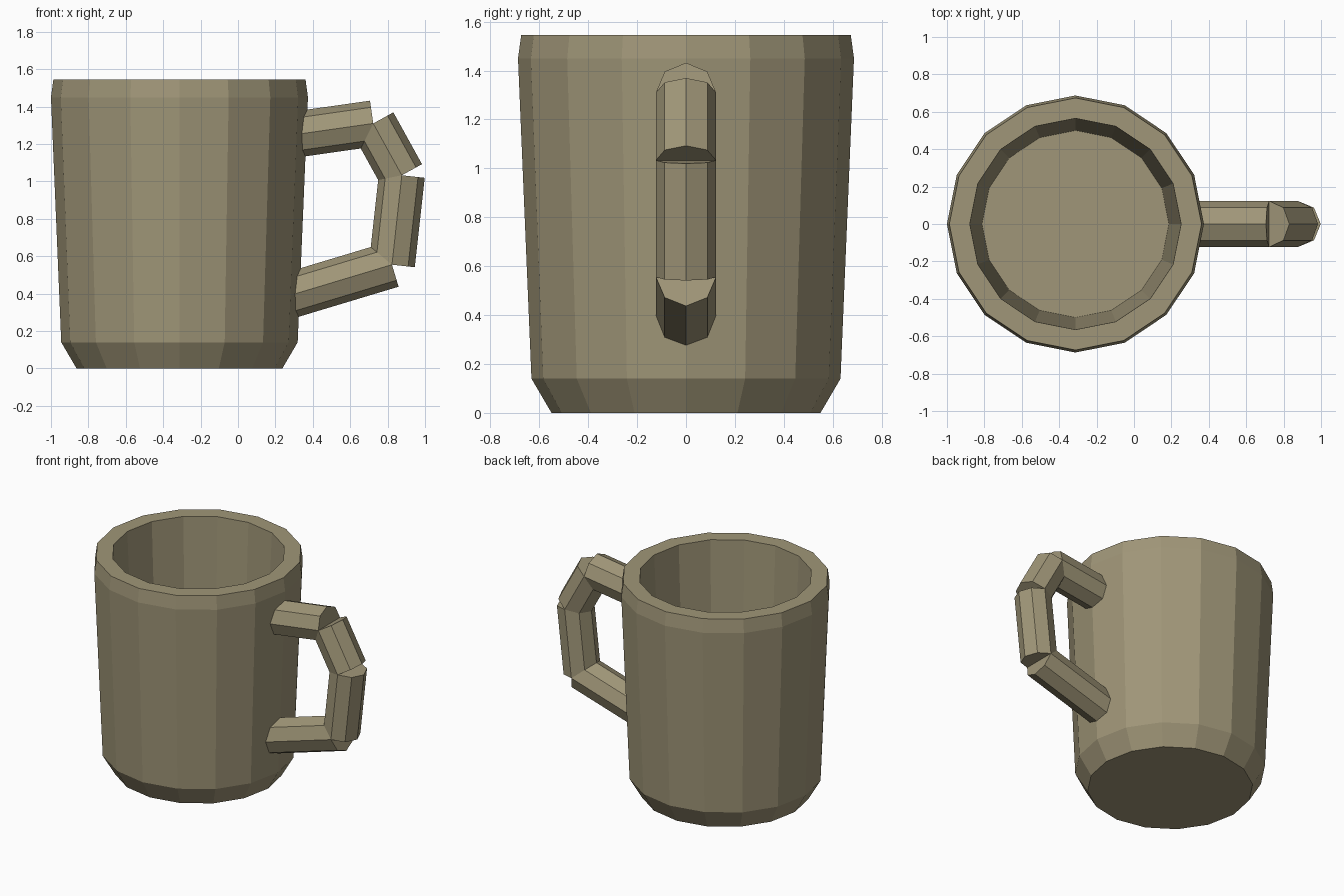
import bpy, bmesh, math
from mathutils import Vector

if "Cube" in bpy.data.objects:
    bpy.data.objects.remove(bpy.data.objects["Cube"])

clay = bpy.data.materials.new("khaki_clay")
clay.diffuse_color = (0.35, 0.305, 0.188, 1)
clay.use_nodes = True
clay.node_tree.nodes["Principled BSDF"].inputs["Base Color"].default_value = clay.diffuse_color


def finish(name, bm):
    bmesh.ops.recalc_face_normals(bm, faces=bm.faces)
    mesh = bpy.data.meshes.new(name)
    bm.to_mesh(mesh)
    bm.free()
    mesh.materials.append(clay)
    obj = bpy.data.objects.new(name, mesh)
    bpy.context.collection.objects.link(obj)
    return obj


def lathe(name, profile, sides, center_x):
    """Stack rings of (radius, z), with a flat cap on the first and last."""
    bm = bmesh.new()
    rings = []
    for r, z in profile:
        angles = [math.tau * i / sides for i in range(sides)]
        rings.append([bm.verts.new((center_x + r * math.cos(a), r * math.sin(a), z)) for a in angles])
    for a, b in zip(rings, rings[1:]):
        for i in range(sides):
            j = (i + 1) % sides
            bm.faces.new((a[i], a[j], b[j], b[i]))
    bm.faces.new(rings[0])
    bm.faces.new(rings[-1])
    return finish(name, bm)


def rod(name, start, end, radius, sides=8):
    """Capped straight rod in the xz plane, one ridge facing outward."""
    p, q = Vector((start[0], 0, start[1])), Vector((end[0], 0, end[1]))
    side = Vector((0, 1, 0))
    out = (q - p).normalized().cross(side)
    bm = bmesh.new()
    rings = []
    for c in (p, q):
        rings.append([bm.verts.new(c + radius * (out * math.cos(math.tau * i / sides)
                                                 + side * math.sin(math.tau * i / sides)))
                      for i in range(sides)])
    for i in range(sides):
        j = (i + 1) % sides
        bm.faces.new((rings[0][i], rings[0][j], rings[1][j], rings[1][i]))
    for ring in rings:
        bm.faces.new(ring)
    return finish(name, bm)


# Cup: chamfered foot, tapered wall, bevelled rim, hollow inside
lathe("cup", [(0.55, 0), (0.632, 0.14), (0.687, 1.45), (0.674, 1.545),
              (0.565, 1.545), (0.5, 0.12)], 16, -0.313)

# Handle: four straight rods butted along a bent path
path = [(0.30, 1.25), (0.723, 1.31), (0.876, 1.033), (0.823, 0.555), (0.275, 0.39)]
for n, (a, b) in enumerate(zip(path, path[1:]), 1):
    rod(f"handle_segment_{n}", a, b, 0.123)
